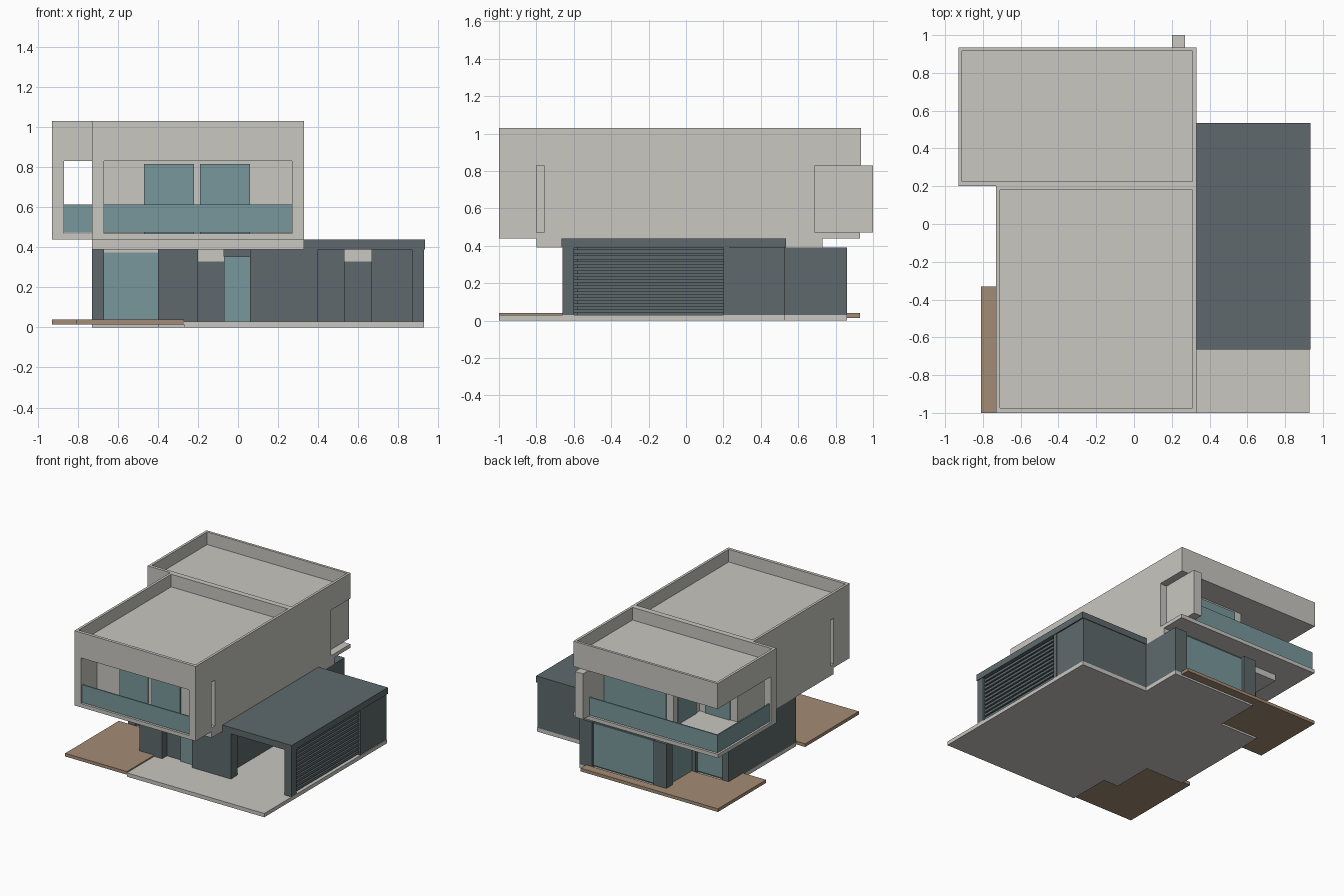
import bpy, bmesh

old = bpy.data.objects.get("Cube")
if old:
    bpy.data.objects.remove(old, do_unlink=True)


def material(name, rgb):
    m = bpy.data.materials.new(name)
    m.use_nodes = True
    m.diffuse_color = (*rgb, 1)
    m.node_tree.nodes["Principled BSDF"].inputs["Base Color"].default_value = (*rgb, 1)
    return m


RENDER = material("pale render", (0.58, 0.57, 0.53))
SLATE = material("slate cladding", (0.112, 0.141, 0.15))
GLASS = material("blue green glass", (0.19, 0.31, 0.325))
WOOD = material("deck timber", (0.37, 0.26, 0.178))


def finish(name, bm, mat):
    bmesh.ops.recalc_face_normals(bm, faces=bm.faces[:])
    mesh = bpy.data.meshes.new(name)
    bm.to_mesh(mesh)
    bm.free()
    mesh.materials.append(mat)
    ob = bpy.data.objects.new(name, mesh)
    bpy.context.collection.objects.link(ob)
    return ob


def prism(name, outline, z, mat):
    """Extrude a plan outline between two heights."""
    bm = bmesh.new()
    face = bm.faces.new([bm.verts.new((px, py, z[0])) for px, py in outline])
    up = bmesh.ops.extrude_face_region(bm, geom=[face])["geom"]
    verts = [g for g in up if isinstance(g, bmesh.types.BMVert)]
    bmesh.ops.translate(bm, verts=verts, vec=(0, 0, z[1] - z[0]))
    return finish(name, bm, mat)


def box(name, x, y, z, mat):
    return prism(name, [(x[0], y[0]), (x[1], y[0]), (x[1], y[1]), (x[0], y[1])], z, mat)


def parapet_roof(name, x, y, inner_x, inner_y):
    """Flat roof sunk behind a thin parapet."""
    box(name, x, y, (0.83, 0.93), RENDER)
    box(name + "_parapet_front", x, (y[0], inner_y[0]), (0.93, 1.03), RENDER)
    box(name + "_parapet_back", x, (inner_y[1], y[1]), (0.93, 1.03), RENDER)
    box(name + "_parapet_left", (inner_x[1], x[1]), inner_y, (0.93, 1.03), RENDER)
    box(name + "_parapet_right", (x[0], inner_x[0]), inner_y, (0.93, 1.03), RENDER)


GROUND = (0.03, 0.39)
UPPER = (0.47, 0.83)

# Ground slab and timber decks
prism("ground_slab", [(-0.27, -1), (0.93, -1), (0.93, 0.53), (0.33, 0.53), (0.33, 0.86),
                      (-0.4, 0.86), (-0.4, 0.51), (-0.73, 0.51), (-0.73, -0.33),
                      (-0.4, -0.33), (-0.4, -0.66), (-0.27, -0.66)], (0, 0.03), RENDER)
prism("front_deck", [(-0.81, -1), (-0.27, -1), (-0.27, -0.66), (-0.4, -0.66),
                     (-0.4, -0.33), (-0.81, -0.33)], (0.015, 0.04), WOOD)
prism("back_deck", [(-0.93, 0.33), (-0.73, 0.33), (-0.73, 0.51), (-0.4, 0.51),
                    (-0.4, 0.86), (0.27, 0.86), (0.27, 0.93), (-0.93, 0.93)],
      (0.015, 0.04), WOOD)

# Ground floor rooms
box("side_room", (-0.73, -0.4), (-0.3, 0.48), GROUND, SLATE)
box("main_room", (-0.4, 0.33), (-0.56, 0.83), GROUND, SLATE)
box("entry_wall_right", (-0.4, -0.2), (-0.66, -0.56), GROUND, SLATE)
box("entry_wall_left", (0.06, 0.33), (-0.66, -0.56), GROUND, SLATE)
for i, (x, y) in enumerate([((-0.73, -0.67), (-0.33, -0.3)), ((-0.73, -0.67), (0.48, 0.51)),
                            ((-0.44, -0.4), (0.48, 0.51)), ((-0.4, -0.32), (0.83, 0.86)),
                            ((0.22, 0.33), (0.83, 0.86)), ((-0.43, -0.4), (0.78, 0.86))]):
    box(f"corner_post_{i}", x, y, GROUND, SLATE)

# Ground floor glazing and entry
box("front_lounge_window", (-0.67, -0.4), (-0.309, -0.3), (0.04, 0.375), GLASS)
box("front_lounge_lintel", (-0.67, -0.4), (-0.309, -0.3), (0.375, 0.39), RENDER)
box("back_main_window", (-0.32, 0.22), (0.83, 0.838), (0.04, 0.375), GLASS)
box("back_return_window", (-0.408, -0.4), (0.51, 0.78), (0.04, 0.375), GLASS)
box("back_lounge_window", (-0.67, -0.44), (0.48, 0.488), (0.04, 0.375), GLASS)
box("entry_sidelight", (-0.07, 0.06), (-0.62, -0.612), (0.03, 0.355), GLASS)
box("entry_door", (-0.2, -0.07), (-0.6, -0.56), (0.03, 0.33), SLATE)
box("entry_transom", (-0.2, -0.07), (-0.6, -0.56), (0.33, 0.39), RENDER)

# Carport with louvred side
box("carport_roof", (0.33, 0.935), (-0.665, 0.535), (0.39, 0.44), SLATE)
box("carport_store", (0.33, 0.925), (0.23, 0.53), GROUND, SLATE)
box("carport_inner_post", (0.33, 0.4), (-0.66, -0.58), GROUND, SLATE)
box("carport_outer_post", (0.87, 0.93), (-0.66, -0.6), GROUND, SLATE)
box("carport_back_post", (0.87, 0.93), (0.2, 0.23), GROUND, SLATE)
box("store_door", (0.53, 0.67), (0.222, 0.23), (0.03, 0.33), SLATE)
box("store_transom", (0.53, 0.67), (0.222, 0.23), (0.33, 0.39), RENDER)
for i in range(11):
    z = 0.04 + i * 0.032
    box(f"louvre_slat_{i}", (0.885, 0.915), (-0.6, 0.2), (z, z + 0.02), SLATE)

# Floors of the upper storey
box("floor_base", (-0.73, 0.33), (-0.8, 0.73), (0.39, 0.44), RENDER)
box("front_floor", (-0.73, 0.33), (-1, 0.2), (0.44, 0.47), RENDER)
box("back_floor", (-0.93, 0.33), (0.2, 0.93), (0.44, 0.47), RENDER)

# Upper rooms and side walls with a narrow slot on each side
box("upper_room", (-0.67, 0.27), (-0.8, 0.4), UPPER, RENDER)
box("upper_back_room", (-0.4, 0.27), (0.4, 0.73), UPPER, RENDER)
for side, x, end in (("left", (0.27, 0.33), 0.69), ("right", (-0.73, -0.67), 0.4)):
    box(f"{side}_front_wall", x, (-1, -0.8), UPPER, RENDER)
    box(f"{side}_side_wall", x, (-0.76, end), UPPER, RENDER)
box("balcony_post", (-0.93, -0.87), (0.2, 0.27), UPPER, RENDER)
box("balcony_fin", (0.2, 0.27), (0.73, 1), UPPER, RENDER)

# Upper windows
for i, x in enumerate([(-0.47, -0.22), (-0.19, 0.06)]):
    box(f"front_bedroom_window_{i}", x, (-0.808, -0.8), (0.47, 0.815), GLASS)
box("back_bedroom_window", (-0.34, 0.2), (0.73, 0.738), (0.47, 0.815), GLASS)
box("back_return_bedroom_window", (-0.408, -0.4), (0.45, 0.68), (0.47, 0.815), GLASS)
box("back_side_bedroom_window", (-0.67, -0.45), (0.4, 0.408), (0.47, 0.815), GLASS)

# Glass balustrades
RAIL = (0.475, 0.615)
box("front_balustrade", (-0.67, 0.27), (-0.99, -0.98), RAIL, GLASS)
box("back_balustrade", (-0.92, 0.2), (0.91, 0.92), RAIL, GLASS)
box("side_balustrade", (-0.92, -0.91), (0.27, 0.91), RAIL, GLASS)

# Roofs
parapet_roof("front_roof", (-0.73, 0.33), (-1, 0.2), (-0.71, 0.31), (-0.975, 0.18))
parapet_roof("back_roof", (-0.93, 0.33), (0.2, 0.935), (-0.91, 0.31), (0.225, 0.915))
